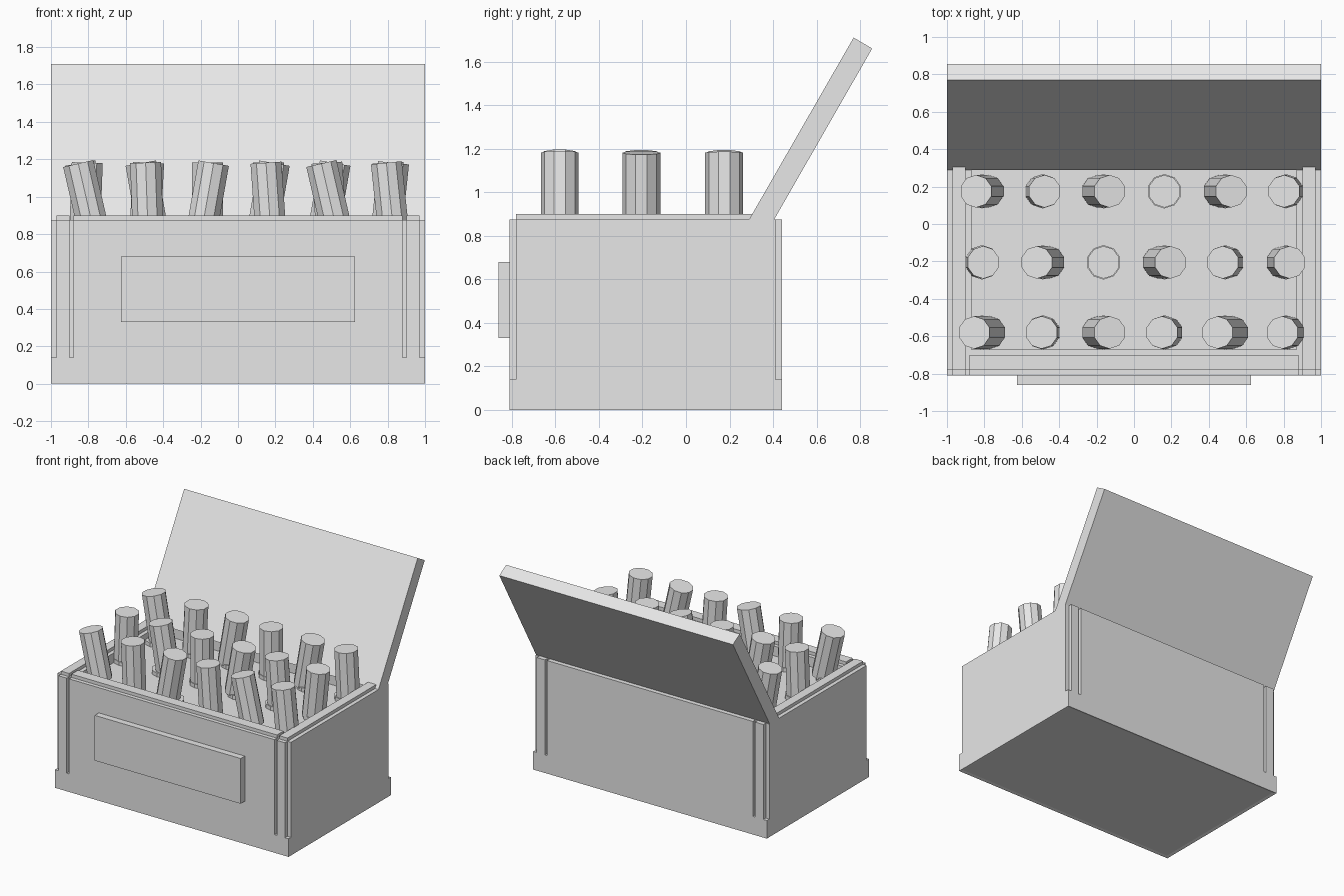
import bpy, bmesh, math
from mathutils import Matrix, Vector

cube = bpy.data.objects.get("Cube")
if cube:
    bpy.data.objects.remove(cube, do_unlink=True)

grey = bpy.data.materials.new("plain_grey")
grey.use_nodes = True
grey.diffuse_color = (0.8, 0.8, 0.8, 1)
grey.node_tree.nodes["Principled BSDF"].inputs["Base Color"].default_value = (0.8, 0.8, 0.8, 1)


def finish(name, bm):
    bmesh.ops.recalc_face_normals(bm, faces=bm.faces)
    mesh = bpy.data.meshes.new(name)
    bm.to_mesh(mesh)
    bm.free()
    mesh.materials.append(grey)
    obj = bpy.data.objects.new(name, mesh)
    bpy.context.collection.objects.link(obj)
    return obj


def box_mesh(x, y, z):
    bm = bmesh.new()
    size = Vector((x[1] - x[0], y[1] - y[0], z[1] - z[0]))
    mid = Vector((sum(x) / 2, sum(y) / 2, sum(z) / 2))
    bmesh.ops.create_cube(bm, size=1, matrix=Matrix.Translation(mid) @ Matrix.Diagonal(size.to_4d()))
    return bm


def box(name, x, y, z):
    return finish(name, box_mesh(x, y, z))


def cylinder(name, radius, length, matrix, sides=10):
    bm = bmesh.new()
    bmesh.ops.create_cone(bm, cap_ends=True, segments=sides, radius1=radius,
                          radius2=radius, depth=length, matrix=matrix)
    return finish(name, bm)


FRONT, BACK = -0.81, 0.44
STEP = 0.03          # depth of the rebates and grooves
BASE, LEDGE, RIM = 0.14, 0.875, 0.9

# Base with a shallow recess underneath
bm = box_mesh((-1, 1), (FRONT, BACK), (0, BASE))
bottom = [f for f in bm.faces if f.normal.z < -0.9]
bmesh.ops.inset_region(bm, faces=bottom, thickness=STEP)
bmesh.ops.translate(bm, verts=bottom[0].verts, vec=(0, 0, 0.006))
finish("base", bm)

# Side walls: outer panel, raised rim and inner ledge
for s, side in ((1, "left"), (-1, "right")):
    def span(a, b):
        return tuple(sorted((s * a, s * b)))
    inner_y = (FRONT + STEP, BACK - STEP)
    box(side + "_outer_panel", span(0.97, 1), inner_y, (BASE, LEDGE))
    box(side + "_wall", span(0.9, 0.97), inner_y, (BASE, LEDGE))
    box(side + "_rim", span(0.9, 0.97), (FRONT + STEP, 0.32), (LEDGE, RIM))
    box(side + "_inner_ledge", span(0.87, 0.9), inner_y, (BASE, LEDGE))
    # Corner strips on front and back, beside the grooves
    box(side + "_front_strip", span(0.9, 0.97), (FRONT, FRONT + STEP), (BASE, LEDGE))
    box(side + "_back_strip", span(0.9, 0.97), (BACK - STEP, BACK), (BASE, LEDGE))

# Front and back walls
box("front_panel", (-0.88, 0.88), (FRONT, FRONT + STEP), (BASE, LEDGE))
box("front_wall", (-0.87, 0.87), (FRONT + STEP, -0.67), (BASE, LEDGE))
box("front_rim", (-0.88, 0.88), (FRONT + STEP, -0.7), (LEDGE, RIM))
box("back_panel", (-0.88, 0.88), (BACK - STEP, BACK), (BASE, LEDGE))
box("back_wall", (-0.87, 0.87), (0.3, BACK - STEP), (BASE, LEDGE))

# Front plaque
box("front_plaque", (-0.625, 0.625), (-0.86, FRONT), (0.33, 0.68))

# Open lid, a leaning slab
bm = bmesh.new()
profile = [(0.29, LEDGE), (0.77, 1.71), (0.855, 1.66), (0.405, LEDGE)]
face = bm.faces.new([bm.verts.new((-1, y, z)) for y, z in profile])
moved = bmesh.ops.extrude_face_region(bm, geom=[face])["geom"]
bmesh.ops.translate(bm, vec=(2, 0, 0), verts=[v for v in moved if isinstance(v, bmesh.types.BMVert)])
finish("lid", bm)

# Filling that holds the sticks
box("filling", (-0.87, 0.87), (-0.67, 0.3), (BASE, 0.8))

# Rows of leaning sticks in low sockets, lean in degrees
rows = {
    0.175: (-10, 3, 10, 0, 10, -3),
    -0.205: (2, -10, 0, 10, -4, 6),
    -0.58: (-13, -2, 10, -4, -13, -6),
}
for y, leans in rows.items():
    for i, lean in enumerate(leans):
        x = (i - 2.5) * 0.325
        tilt = Matrix.Rotation(math.radians(lean), 4, "Y")
        cylinder("stick", 0.087, 0.37, Matrix.Translation((x, y, 0.997)) @ tilt)
        cylinder("socket", 0.092, 0.04, Matrix.Translation((x, y, 0.81)))
